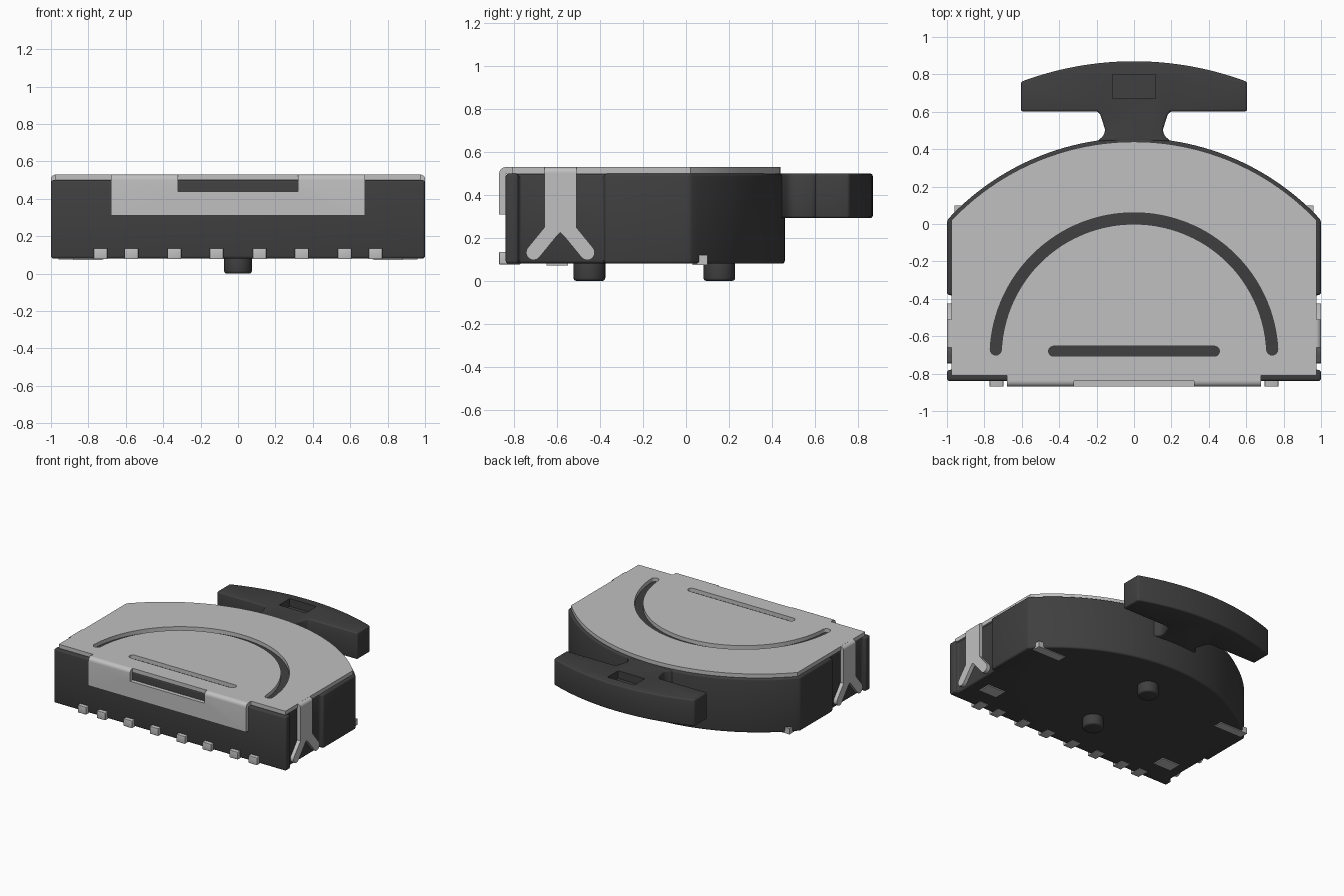
import bpy, bmesh
from math import sin, cos, pi, radians, asin, atan2
from mathutils import Vector

if "Cube" in bpy.data.objects:
    bpy.data.objects.remove(bpy.data.objects["Cube"])


def material(name, value):
    m = bpy.data.materials.new(name)
    m.use_nodes = True
    m.diffuse_color = (value, value, value, 1)
    m.node_tree.nodes["Principled BSDF"].inputs["Base Color"].default_value = m.diffuse_color
    return m


DARK = material("dark plastic", 0.05)
METAL = material("light metal", 0.53)


def arc(cx, cy, r, start, end, n):
    """Points on an arc, angles in radians."""
    steps = [start + (end - start) * i / n for i in range(n + 1)]
    return [(cx + r * cos(a), cy + r * sin(a)) for a in steps]


def capsule(path, r, n=8):
    """Outline of a stroke with round ends along a path."""
    pts = [Vector(p) for p in path]
    left, right = [], []
    for i, p in enumerate(pts):
        d = (pts[min(i + 1, len(pts) - 1)] - pts[max(i - 1, 0)]).normalized()
        side = Vector((-d.y, d.x)) * r
        left.append(tuple(p + side))
        right.append(tuple(p - side))
    a = pts[-1] - pts[-2]
    b = pts[0] - pts[1]
    a, b = atan2(a.y, a.x), atan2(b.y, b.x)
    end = arc(*pts[-1], r, a - pi / 2, a + pi / 2, n)[1:-1]
    start = arc(*pts[0], r, b - pi / 2, b + pi / 2, n)[1:-1]
    return right + end + left[::-1] + start


def prism(name, outline, low, high, mat, axis="z", bevel=0):
    """Extrude an outline: xy along z, or yz along x."""
    place = (lambda a, b, h: (a, b, h)) if axis == "z" else (lambda a, b, h: (h, a, b))
    bm = bmesh.new()
    base = bm.faces.new([bm.verts.new(place(a, b, low)) for a, b in outline])
    ext = bmesh.ops.extrude_face_region(bm, geom=[base])
    verts = [g for g in ext["geom"] if isinstance(g, bmesh.types.BMVert)]
    bmesh.ops.translate(bm, verts=verts, vec=place(0, 0, high - low))
    bmesh.ops.recalc_face_normals(bm, faces=bm.faces)
    if bevel:
        edges = [e for e in bm.edges if e.calc_face_angle(0) > radians(30)]
        bmesh.ops.bevel(bm, geom=edges, offset=bevel, segments=3, profile=0.5, affect="EDGES")
    mesh = bpy.data.meshes.new(name)
    bm.to_mesh(mesh)
    bm.free()
    mesh.materials.append(mat)
    ob = bpy.data.objects.new(name, mesh)
    bpy.context.collection.objects.link(ob)
    smooth(ob)
    return ob


def activate(ob):
    bpy.ops.object.select_all(action="DESELECT")
    ob.select_set(True)
    bpy.context.view_layer.objects.active = ob


def smooth(ob):
    activate(ob)
    bpy.ops.object.shade_smooth_by_angle(angle=radians(32))


def rect(x0, x1, y0, y1):
    return [(x0, y0), (x1, y0), (x1, y1), (x0, y1)]


def cut(ob, cutter):
    mod = ob.modifiers.new("cut", "BOOLEAN")
    mod.operation = "DIFFERENCE"
    mod.object = cutter
    activate(ob)
    bpy.ops.object.modifier_apply(modifier=mod.name)
    bpy.data.objects.remove(cutter)


def mirrored(half):
    """Close a right half outline with its mirror image."""
    return half + [(-x, y) for x, y in reversed(half) if x > 1e-4]


def crown(half_width, top, drop, n=24):
    """Right half of a shallow arc, from its end to its peak."""
    r = (half_width ** 2 + drop ** 2) / (2 * drop)
    a = asin(half_width / r)
    return arc(0, top - r, r, pi / 2 - a, pi / 2, n)


# Housing with shallow side pockets for the straps
housing = [(1, -0.84), (1, -0.78), (0.97, -0.78), (0.97, -0.38), (1, -0.38)]
prism("housing", mirrored(housing + crown(1, 0.46, 0.44)), 0.08, 0.5, DARK, bevel=0.014)

# Metal cover plate with a curved and a straight slot
cover_half = [(0.68, -0.84), (0.68, -0.81), (0.975, -0.81)] + crown(0.975, 0.44, 0.42)
cover = prism("cover_plate", mirrored(cover_half), 0.499, 0.53, METAL)
sweep = arc(0, -0.71, 0.74, radians(3), radians(177), 64)
cut(cover, prism("curved_slot", capsule(sweep, 0.03), 0.4, 0.6, DARK))
cut(cover, prism("straight_slot", capsule([(-0.43, -0.68), (0.43, -0.68)], 0.027), 0.4, 0.6, DARK))
smooth(cover)

# Bent front flange with a window at the top
bend = arc(-0.84, 0.5, 0.03, pi, pi / 2, 6)
flange_profile = [(-0.84, 0.31), (-0.87, 0.31)] + bend
flange = prism("front_flange", flange_profile, -0.68, 0.68, METAL, axis="x")
cut(flange, prism("flange_window", rect(-0.32, 0.32, -0.9, -0.8), 0.44, 0.6, DARK))
smooth(flange)

# Forked side straps, side feet and rear feet
for side, s in (("left", 1), ("right", -1)):
    inner, outer = sorted((s * 0.972, s * 1.0))
    prism(side + "_strap", rect(-0.66, -0.51, 0.24, 0.5), inner, outer, METAL, axis="x")
    fork = [(-0.66, 0.24), (-0.61, 0.2), (-0.585, 0.225), (-0.56, 0.2), (-0.51, 0.24)]
    prism(side + "_strap_fork", fork, inner, outer, METAL, axis="x")
    for f, d in (("front", -1), ("back", 1)):
        leg = [(-0.585 + d * 0.045, 0.23), (-0.585 + d * 0.125, 0.132)]
        prism(f"{side}_strap_{f}_leg", capsule(leg, 0.035), inner, outer, METAL, axis="x")
    # rounded bend joining strap and cover
    corner = prism(side + "_strap_bend", arc(0.972, 0.5, 0.03, 0, pi / 2, 6) + [(0.972, 0.5)],
                   -0.66, -0.51, METAL)
    for v in corner.data.vertices:
        x, z, y = v.co
        v.co = (s * min(x, 1), y, z)
    if s > 0:
        corner.data.flip_normals()
    a, b = sorted((s * 0.73, s * 0.88))
    prism(side + "_side_foot", rect(a, b, -0.65, -0.55), 0.072, 0.11, METAL)
    a, b = sorted((s * 0.72, s * 0.96))
    prism(side + "_rear_foot", rect(a, b, 0.03, 0.1), 0.074, 0.12, METAL)

# Row of front terminals
for i, x in enumerate((-0.735, -0.57, -0.34, -0.115, 0.115, 0.34, 0.57, 0.735)):
    prism(f"terminal_{i + 1}", rect(x - 0.037, x + 0.037, -0.87, -0.77), 0.077, 0.135, METAL, bevel=0.004)

# Sliding handle with neck and small recess
neck = [(0.2, 0.44), (0.17, 0.465), (0.156, 0.485), (0.156, 0.51), (0.18, 0.585), (0.195, 0.602)]
grip = [(0.605, 0.602)] + crown(0.605, 0.87, 0.11)
handle = prism("handle", mirrored(neck + grip), 0.292, 0.5, DARK, bevel=0.012)
cut(handle, prism("handle_recess", rect(-0.115, 0.115, 0.67, 0.8), 0.44, 0.6, DARK))
smooth(handle)

# Locating pegs underneath
for name, y in (("front_peg", -0.45), ("rear_peg", 0.155)):
    prism(name, arc(0, y, 0.074, 0, 2 * pi * 31 / 32, 31), 0, 0.11, DARK, bevel=0.014)
